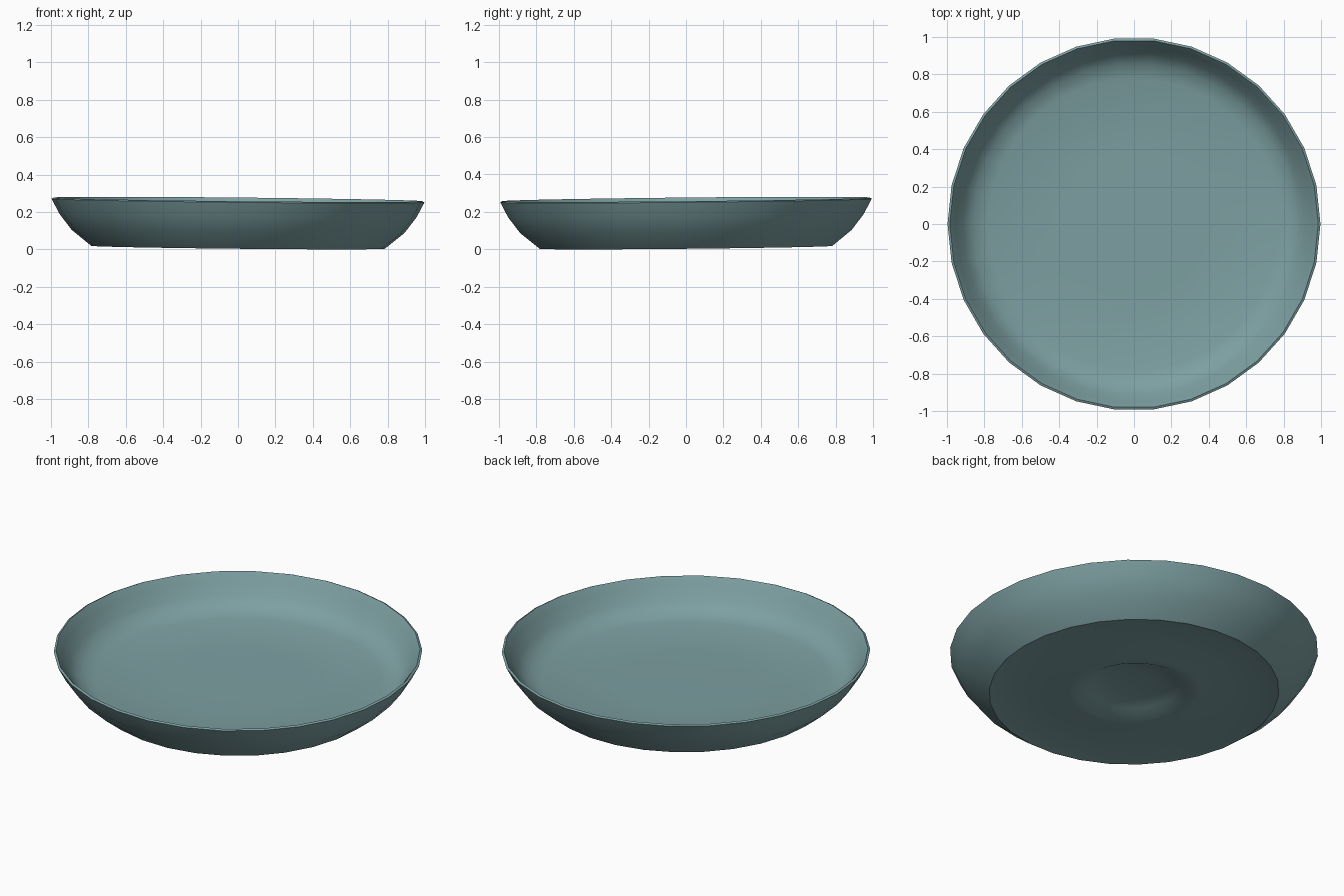
import bpy, bmesh, math
from mathutils import Matrix, Vector

cube = bpy.data.objects.get("Cube")
if cube:
    bpy.data.objects.remove(cube, do_unlink=True)

SIDES = 30
TILT = 0.01  # the dish leans slightly toward the front left

# Glaze colour
glaze = bpy.data.materials.new("grey_teal")
glaze.use_nodes = True
color = (0.205, 0.35, 0.36, 1)
glaze.diffuse_color = color
bsdf = next(n for n in glaze.node_tree.nodes if n.type == 'BSDF_PRINCIPLED')
bsdf.inputs["Base Color"].default_value = color
bsdf.inputs["Roughness"].default_value = 0.6

# Cross-section (radius, height): underside dimple, foot, outer wall, rim, floor
section = [
    (0, 0.055), (0.13, 0.05), (0.24, 0.035), (0.31, 0.0),
    (0.36, 0.004), (0.55, 0.015), (0.72, 0.012), (0.785, 0.0),
    (0.89, 0.085), (0.955, 0.17), (0.997, 0.25), (0.985, 0.256),
    (0.955, 0.215), (0.915, 0.145), (0.86, 0.095), (0.78, 0.073),
    (0.4, 0.067), (0, 0.067),
]

# Dish: spin the section round the vertical axis
bm = bmesh.new()
verts = [bm.verts.new((r, 0, z)) for r, z in section]
edges = [bm.edges.new(pair) for pair in zip(verts, verts[1:])]
bmesh.ops.spin(bm, geom=verts + edges, cent=(0, 0, 0), axis=(0, 0, 1),
               angle=math.tau, steps=SIDES, use_duplicate=False)
bmesh.ops.remove_doubles(bm, verts=bm.verts, dist=0.0005)
bmesh.ops.recalc_face_normals(bm, faces=bm.faces)

# Lean the dish and rest it on the ground
for v in bm.verts:
    v.co.z += TILT * (v.co.y - v.co.x)
lowest = min(v.co.z for v in bm.verts)
bmesh.ops.translate(bm, verts=bm.verts, vec=Vector((0, 0, -lowest)))

mesh = bpy.data.meshes.new("dish")
bm.to_mesh(mesh)
bm.free()
mesh.materials.append(glaze)
dish = bpy.data.objects.new("dish", mesh)
bpy.context.collection.objects.link(dish)

bpy.ops.object.select_all(action='DESELECT')
dish.select_set(True)
bpy.context.view_layer.objects.active = dish
bpy.ops.object.shade_smooth_by_angle(angle=math.radians(35))
